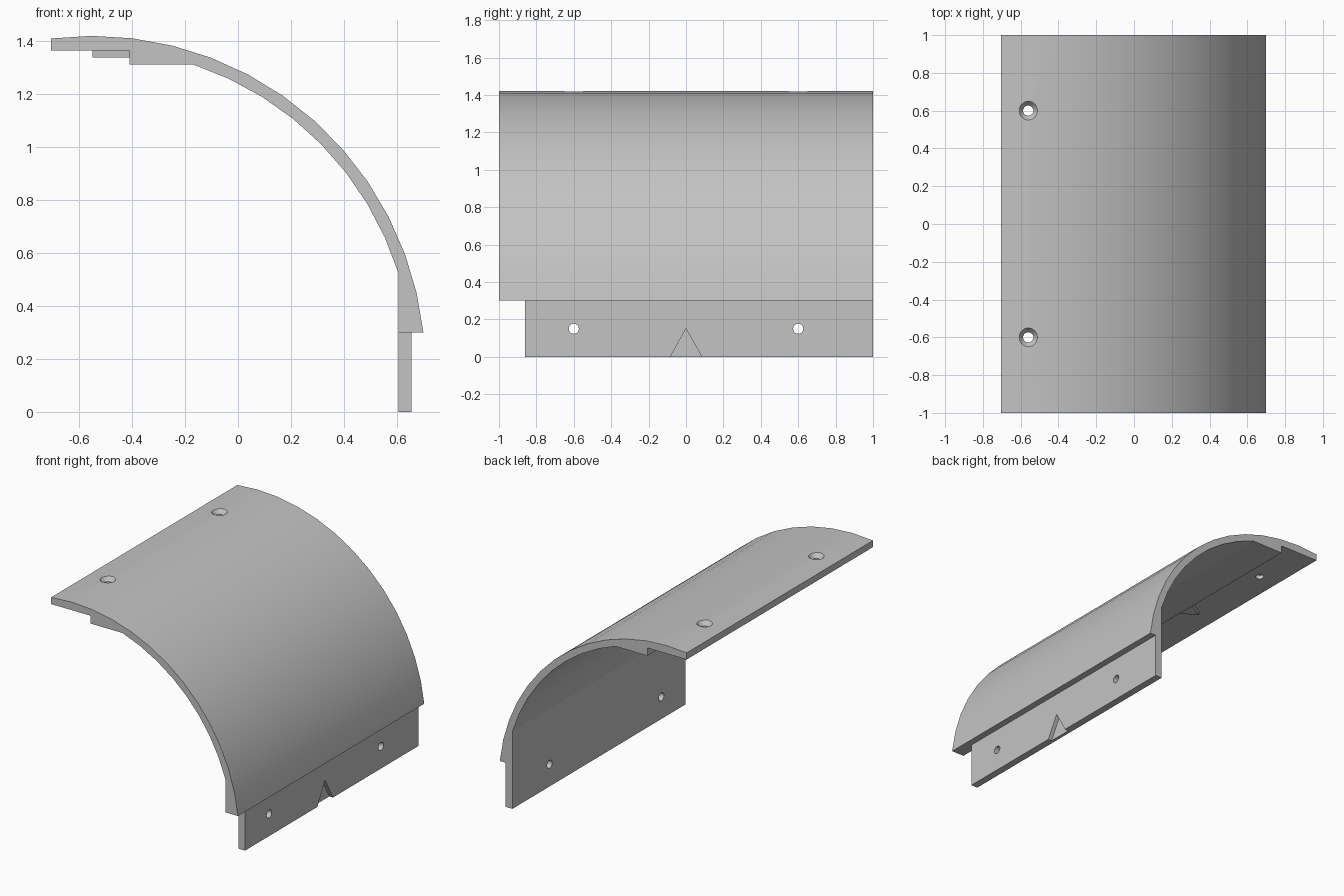
import bpy, bmesh
from math import sin, cos, asin, acos, pi, radians
from mathutils import Matrix, Vector

cube = bpy.data.objects.get("Cube")
if cube:
    bpy.data.objects.remove(cube, do_unlink=True)

# One plain grey for the whole model
grey = bpy.data.materials.new("plain_grey")
grey.use_nodes = True
colour = (0.55, 0.55, 0.55, 1)
grey.diffuse_color = colour
grey.node_tree.nodes["Principled BSDF"].inputs["Base Color"].default_value = colour


def add_object(name, bm):
    bmesh.ops.recalc_face_normals(bm, faces=bm.faces)
    mesh = bpy.data.meshes.new(name)
    bm.to_mesh(mesh)
    bm.free()
    mesh.materials.append(grey)
    obj = bpy.data.objects.new(name, mesh)
    bpy.context.collection.objects.link(obj)
    return obj


def prism(name, points, sweep):
    """Extrude a flat outline along a vector."""
    bm = bmesh.new()
    face = bm.faces.new([bm.verts.new(p) for p in points])
    ext = bmesh.ops.extrude_face_region(bm, geom=[face], use_keep_orig=True)
    moved = [v for v in ext["geom"] if isinstance(v, bmesh.types.BMVert)]
    bmesh.ops.translate(bm, vec=Vector(sweep), verts=moved)
    return add_object(name, bm)


def cone(name, r1, r2, depth, centre, turn=None):
    bm = bmesh.new()
    bmesh.ops.create_cone(bm, cap_ends=True, segments=32, radius1=r1, radius2=r2,
                          depth=depth,
                          matrix=Matrix.Translation(centre) @ (turn or Matrix()))
    return add_object(name, bm)


def select(obj):
    bpy.ops.object.select_all(action='DESELECT')
    obj.select_set(True)
    bpy.context.view_layer.objects.active = obj


def cut(obj, cutter):
    cutter.hide_render = True
    mod = obj.modifiers.new("cut", 'BOOLEAN')
    mod.operation = 'DIFFERENCE'
    mod.solver = 'EXACT'
    mod.object = cutter
    select(obj)
    bpy.ops.object.modifier_apply(modifier=mod.name)
    bpy.data.objects.remove(cutter, do_unlink=True)


# Shell dimensions
CX, CZ = -0.55, 0.1625
R_OUT, R_IN = 1.2575, 1.211
LEFT, RIGHT, WALL, STEP = -0.705, 0.705, 0.605, -0.41
RIM_Z, SLAB_Z, PAD_Z = 0.30, 1.365, 1.312
HOLE_Y = (-0.6, 0.6)


def arc(r, start, end, steps):
    angles = [start + (end - start) * i / steps for i in range(steps + 1)]
    return [(CX + r * cos(a), -1, CZ + r * sin(a)) for a in angles]


# Curved shell with a thick rim at the right and a stepped lip at the left
outer = arc(R_OUT, acos((LEFT - CX) / R_OUT), asin((RIM_Z - CZ) / R_OUT), 13)
inner = arc(R_IN, acos((WALL - CX) / R_IN), asin((PAD_Z - CZ) / R_IN), 8)
profile = outer + [(WALL, -1, RIM_Z)] + inner
profile += [(STEP, -1, PAD_Z), (STEP, -1, SLAB_Z), (LEFT, -1, SLAB_Z)]
shell = prism("curved_shell", profile, (0, 2, 0))

# Countersunk screw holes in the lip
for y in HOLE_Y:
    cut(shell, cone("hole_cutter", 0.027, 0.027, 0.3, (-0.56, y, 1.39)))
    cut(shell, cone("countersink_cutter", 0.02, 0.06, 0.05, (-0.56, y, 1.407)))

# Flat mounting flange below the rim
flange = prism("mounting_flange",
               [(WALL, -0.86, 0), (0.655, -0.86, 0),
                (0.655, -0.86, RIM_Z), (WALL, -0.86, RIM_Z)], (0, 1.86, 0))
side = Matrix.Rotation(radians(90), 4, 'Y')
for y in HOLE_Y:
    cut(flange, cone("hole_cutter", 0.027, 0.027, 0.3, (0.63, y, 0.15), side))

# Triangular locating notch, open at the bottom of the flange
cut(flange, prism("notch_cutter",
                  [(0.627, -0.096, -0.02), (0.627, 0.096, -0.02), (0.627, 0, 0.15)],
                  (0.1, 0, 0)))

# Matching triangular key under the lip
key = prism("locating_key",
            [(STEP, -0.08, SLAB_Z), (STEP, 0.08, SLAB_Z), (-0.55, 0, SLAB_Z)],
            (0, 0, -0.026))

for obj in (shell, flange, key):
    select(obj)
    bpy.ops.object.shade_smooth_by_angle(angle=radians(15))
